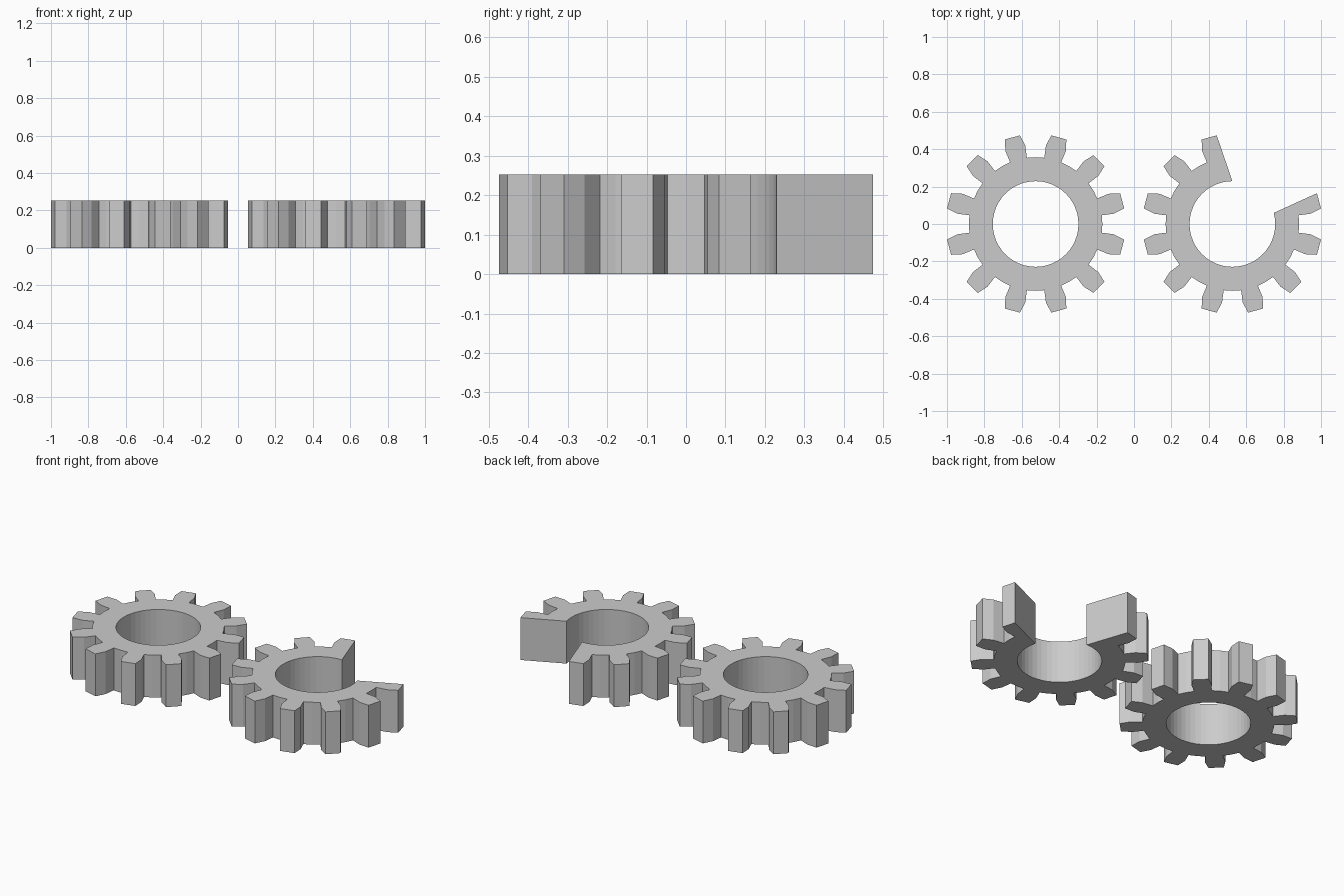
import bpy, bmesh
from math import radians, cos, sin

if "Cube" in bpy.data.objects:
    bpy.data.objects.remove(bpy.data.objects["Cube"])

HOLE, ROOT, PITCH, TIP = 0.229, 0.357, 0.422, 0.481
HEIGHT = 0.253
STEP = 7.5      # angular grid of the gear, in degrees
TIP_HALF = 5.0  # half width of a tooth tip, in degrees


def tooth(a, cut_start=False, cut_end=False):
    """(radius, angle) outline of one tooth centred on angle a."""
    if cut_start:   # slanted cut on the clockwise flank
        pts = [(HOLE, a + i * STEP) for i in (-2, -1, 0, 1)]
    elif cut_end:   # slanted cut on the counter-clockwise flank
        pts = [(HOLE, a + i * STEP) for i in (-1, 0)]
    else:
        pts = [(HOLE, a + i * STEP) for i in (-1, 0, 1)]
    if not cut_end:
        pts += [(ROOT, a + STEP), (PITCH, a + STEP)]
    pts += [(TIP, a + TIP_HALF), (TIP, a - TIP_HALF)]
    if not cut_start:
        pts += [(PITCH, a - STEP), (ROOT, a - STEP)]
    return pts


def gap(a):
    """Rim piece between the tooth at angle a and the next one."""
    inner = [(HOLE, a + i * STEP) for i in (1, 2, 3)]
    outer = [(ROOT, a + i * STEP) for i in (3, 2, 1)]
    return inner + outer


def gear(name, x, first, last, is_open):
    bm = bmesh.new()
    for k in range(first, last + 1):
        a = 15 + 30 * k
        outlines = [tooth(a, is_open and k == first, is_open and k == last)]
        if not (is_open and k == last):
            outlines.append(gap(a))
        for outline in outlines:
            bm.faces.new([bm.verts.new((r * cos(radians(t)), r * sin(radians(t)), 0))
                          for r, t in outline])
    bmesh.ops.remove_doubles(bm, verts=bm.verts[:], dist=1e-4)

    # Raise the flat outline into a solid, keeping the bottom faces
    res = bmesh.ops.extrude_face_region(bm, geom=bm.faces[:], use_keep_orig=True)
    top = [v for v in res["geom"] if isinstance(v, bmesh.types.BMVert)]
    bmesh.ops.translate(bm, verts=top, vec=(0, 0, HEIGHT))
    bmesh.ops.recalc_face_normals(bm, faces=bm.faces[:])

    mesh = bpy.data.meshes.new(name)
    bm.to_mesh(mesh)
    bm.free()
    ob = bpy.data.objects.new(name, mesh)
    ob.location.x = x
    bpy.context.collection.objects.link(ob)


# Complete twelve-tooth gear, and one with a wedge of two teeth broken out
gear("full_gear", -0.526, 0, 11, False)
gear("broken_gear", 0.526, 3, 12, True)
